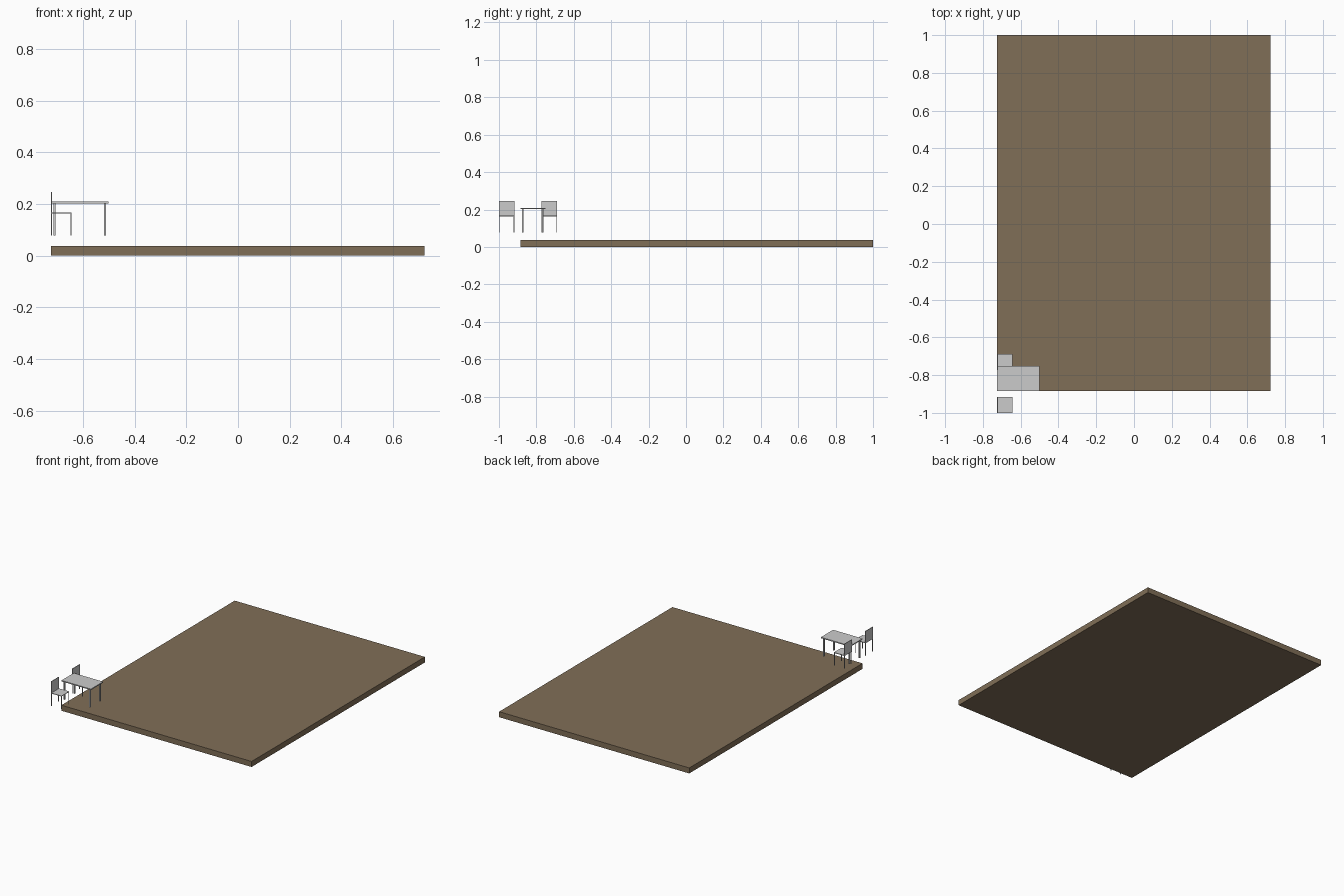
import bpy
import bmesh

if "Cube" in bpy.data.objects:
    bpy.data.objects.remove(bpy.data.objects["Cube"])


def material(name, color):
    m = bpy.data.materials.new(name)
    m.diffuse_color = (*color, 1)
    m.use_nodes = True
    m.node_tree.nodes["Principled BSDF"].inputs["Base Color"].default_value = m.diffuse_color
    return m


brown = material("earth brown", (0.216, 0.156, 0.095))
grey = material("light grey", (0.6, 0.6, 0.6))


def boxes(name, mat, *spans):
    """One object made of boxes, each given as (x0, x1, y0, y1, z0, z1)."""
    bm = bmesh.new()
    for x0, x1, y0, y1, z0, z1 in spans:
        for v in bmesh.ops.create_cube(bm, size=1)["verts"]:
            v.co.x = x1 if v.co.x > 0 else x0
            v.co.y = y1 if v.co.y > 0 else y0
            v.co.z = z1 if v.co.z > 0 else z0
    mesh = bpy.data.meshes.new(name)
    bm.to_mesh(mesh)
    bm.free()
    mesh.materials.append(mat)
    obj = bpy.data.objects.new(name, mesh)
    bpy.context.collection.objects.link(obj)


def legs(name, x0, x1, y0, y1, top, w):
    """Four square legs in the corners of a rectangle."""
    boxes(name, grey, *[(x, x + w, y, y + w, FOOT, top)
                        for x in (x0, x1 - w) for y in (y0, y1 - w)])


FOOT = 0.077    # height of the furniture's feet
LEFT = -0.725   # shared left edge

# Ground slab
boxes("floor_slab", brown, (LEFT, 0.723, -0.885, 1.0, 0, 0.038))

# Table
boxes("table_top", grey, (LEFT, -0.501, -0.885, -0.752, 0.202, 0.209))
legs("table_legs", -0.714, -0.511, -0.877, -0.761, 0.202, 0.008)

# Two chairs, both with the backrest on the left
for label, y in (("front", -1.0), ("rear", -0.772)):
    x1, y1 = LEFT + 0.081, y + 0.083
    boxes(label + "_chair_seat", grey, (LEFT, x1, y, y1, 0.163, 0.167))
    boxes(label + "_chair_back", grey, (LEFT, LEFT + 0.004, y, y1, 0.167, 0.246))
    legs(label + "_chair_legs", LEFT, x1, y, y1, 0.163, 0.004)
